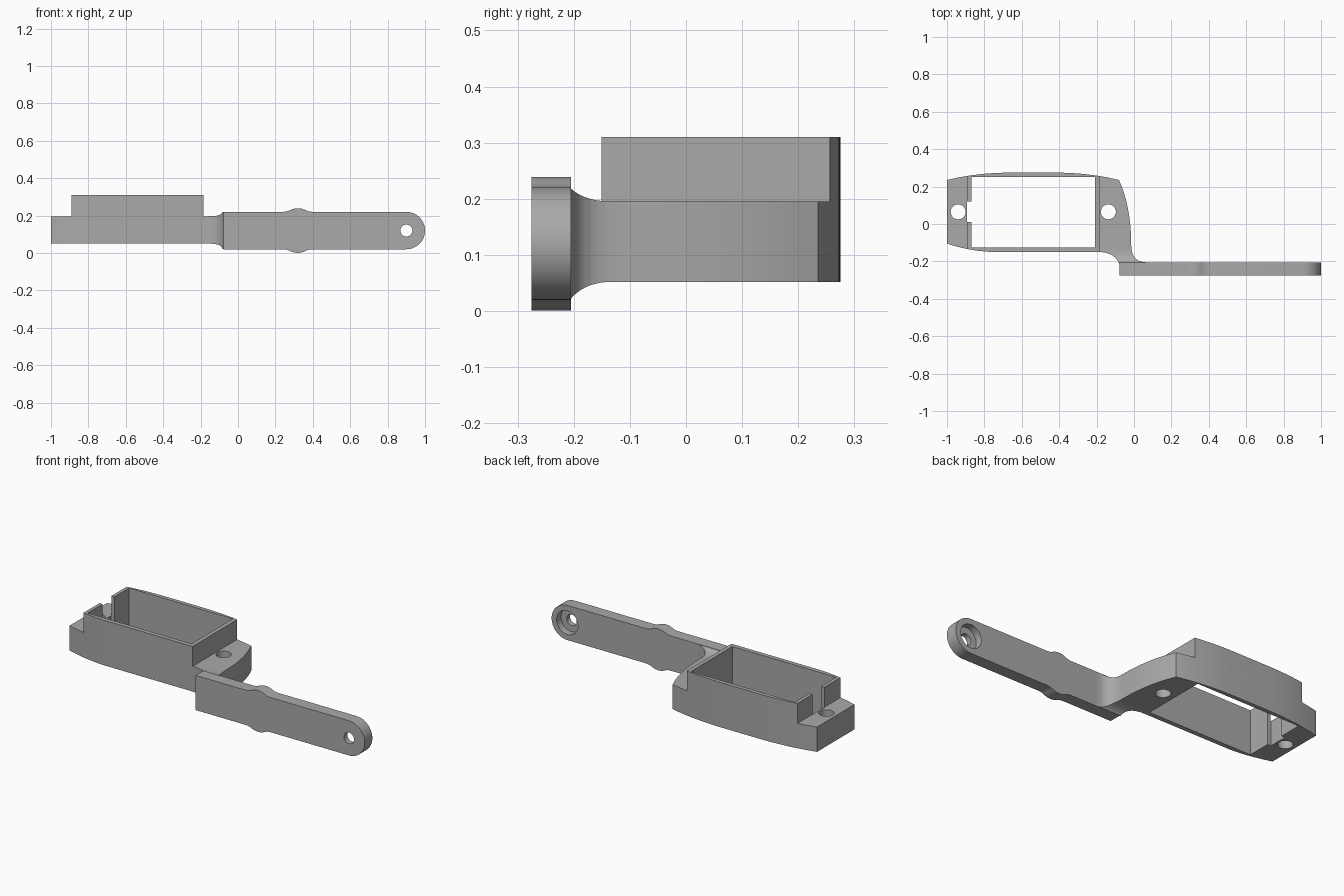
import bpy, bmesh, math
from mathutils import Vector

cube = bpy.data.objects.get("Cube")
if cube:
    bpy.data.objects.remove(cube, do_unlink=True)

grey = bpy.data.materials.new("plain_grey")
grey.use_nodes = True
COLOUR = (0.4, 0.4, 0.4, 1)
grey.diffuse_color = COLOUR
grey.node_tree.nodes["Principled BSDF"].inputs["Base Color"].default_value = COLOUR


def bend(a, ctrl, b, steps=10):
    """Points of a smooth corner from a to b."""
    a, c, b = Vector(a), Vector(ctrl), Vector(b)
    ts = [i / steps for i in range(steps + 1)]
    return [tuple(a * (1 - t) ** 2 + c * 2 * t * (1 - t) + b * t * t) for t in ts]


def circle(cx, cy, r, start=0, sweep=360, steps=40):
    count = steps if sweep == 360 else steps + 1
    angles = [math.radians(start + sweep * i / steps) for i in range(count)]
    return [(cx + r * math.cos(a), cy + r * math.sin(a)) for a in angles]


def prism(name, outline, low, high, axis="z"):
    """Extrude a 2D outline along the named axis."""
    place = {"x": lambda p, d: (d, p[0], p[1]),
             "y": lambda p, d: (p[0], d, p[1]),
             "z": lambda p, d: (p[0], p[1], d)}[axis]
    bm = bmesh.new()
    face = bm.faces.new([bm.verts.new(place(p, low)) for p in outline])
    result = bmesh.ops.extrude_face_region(bm, geom=[face])
    shift = Vector(place((0, 0), high - low))
    bmesh.ops.translate(bm, vec=shift,
                        verts=[v for v in result["geom"] if isinstance(v, bmesh.types.BMVert)])
    bmesh.ops.recalc_face_normals(bm, faces=bm.faces)
    mesh = bpy.data.meshes.new(name)
    bm.to_mesh(mesh)
    bm.free()
    mesh.materials.append(grey)
    obj = bpy.data.objects.new(name, mesh)
    bpy.context.collection.objects.link(obj)
    return obj


def box(name, x0, x1, y0, y1, z0, z1):
    return prism(name, [(x0, y0), (x1, y0), (x1, y1), (x0, y1)], z0, z1)


def combine(target, other, operation):
    mod = target.modifiers.new("combine", "BOOLEAN")
    mod.operation, mod.object, mod.solver = operation, other, "EXACT"
    bpy.context.view_layer.objects.active = target
    bpy.ops.object.modifier_apply(modifier=mod.name)
    bpy.data.objects.remove(other, do_unlink=True)


# Plan outline of the housing, with the neck sweeping into the arm
plan = bend((-0.75, -0.15), (-0.88, -0.145), (-1, -0.105))
plan += bend((-1, 0.235), (-0.84, 0.275), (-0.65, 0.275))
plan += bend((-0.43, 0.275), (-0.24, 0.275), (-0.08, 0.235))
plan += bend((-0.08, 0.235), (-0.015, 0.09), (-0.015, -0.11))[1:]
plan += bend((-0.015, -0.11), (-0.015, -0.205), (0.07, -0.205))[1:]
plan += [(0.07, -0.24), (-0.072, -0.24)]
plan += bend((-0.075, -0.232), (-0.09, -0.15), (-0.19, -0.15))

# Base, its height flaring where the neck meets the arm
housing = prism("servo_bracket", plan, -0.1, 0.4)
side = [(0.4, 0.052), (0.4, 0.195)]
side += bend((-0.13, 0.195), (-0.18, 0.195), (-0.205, 0.218))
side += [(-0.3, 0.218), (-0.3, 0.022)]
side += bend((-0.205, 0.022), (-0.18, 0.052), (-0.13, 0.052))
combine(housing, prism("height_profile", side, -1.2, 0.5, "x"), "INTERSECT")

# Raised rim following the same outline
rim = prism("rim", plan, 0.12, 0.31)
combine(rim, box("rim_limits", -0.89, -0.185, -0.19, 0.4, 0, 0.5), "INTERSECT")
combine(housing, rim, "UNION")

# Open middle, cable slot and two screw holes
combine(housing, box("opening", -0.87, -0.208, -0.125, 0.252, -0.2, 0.5), "DIFFERENCE")
combine(housing, box("cable_slot", -0.892, -0.85, 0.01, 0.12, -0.2, 0.5), "DIFFERENCE")
for x in (-0.94, -0.137):
    combine(housing, prism("screw_hole", circle(x, 0.065, 0.04), -0.2, 0.5), "DIFFERENCE")

# Arm with a rounded tip and a bulge on both edges
half_bulge = bend((0.235, 0.1), (0.262, 0.1), (0.278, 0.109), 5)
half_bulge += bend((0.278, 0.109), (0.298, 0.119), (0.32, 0.119), 5)[1:]
bulge = half_bulge + [(0.64 - x, h) for x, h in reversed(half_bulge[:-1])]
profile = [(-0.077, 0.02)] + [(x, 0.12 - h) for x, h in bulge]
profile += circle(0.9, 0.12, 0.1, -90, 180, 32)
profile += [(x, 0.12 + h) for x, h in reversed(bulge)] + [(-0.077, 0.22)]
arm = prism("arm", profile, -0.275, -0.205, "y")
combine(arm, prism("pin_hole", circle(0.9, 0.12, 0.032), -0.4, 0, "y"), "DIFFERENCE")
combine(arm, prism("counterbore", circle(0.9, 0.12, 0.068), -0.245, 0, "y"), "DIFFERENCE")
combine(housing, arm, "UNION")

bpy.ops.object.select_all(action="DESELECT")
housing.select_set(True)
bpy.context.view_layer.objects.active = housing
bpy.ops.object.shade_smooth_by_angle(angle=math.radians(25))
